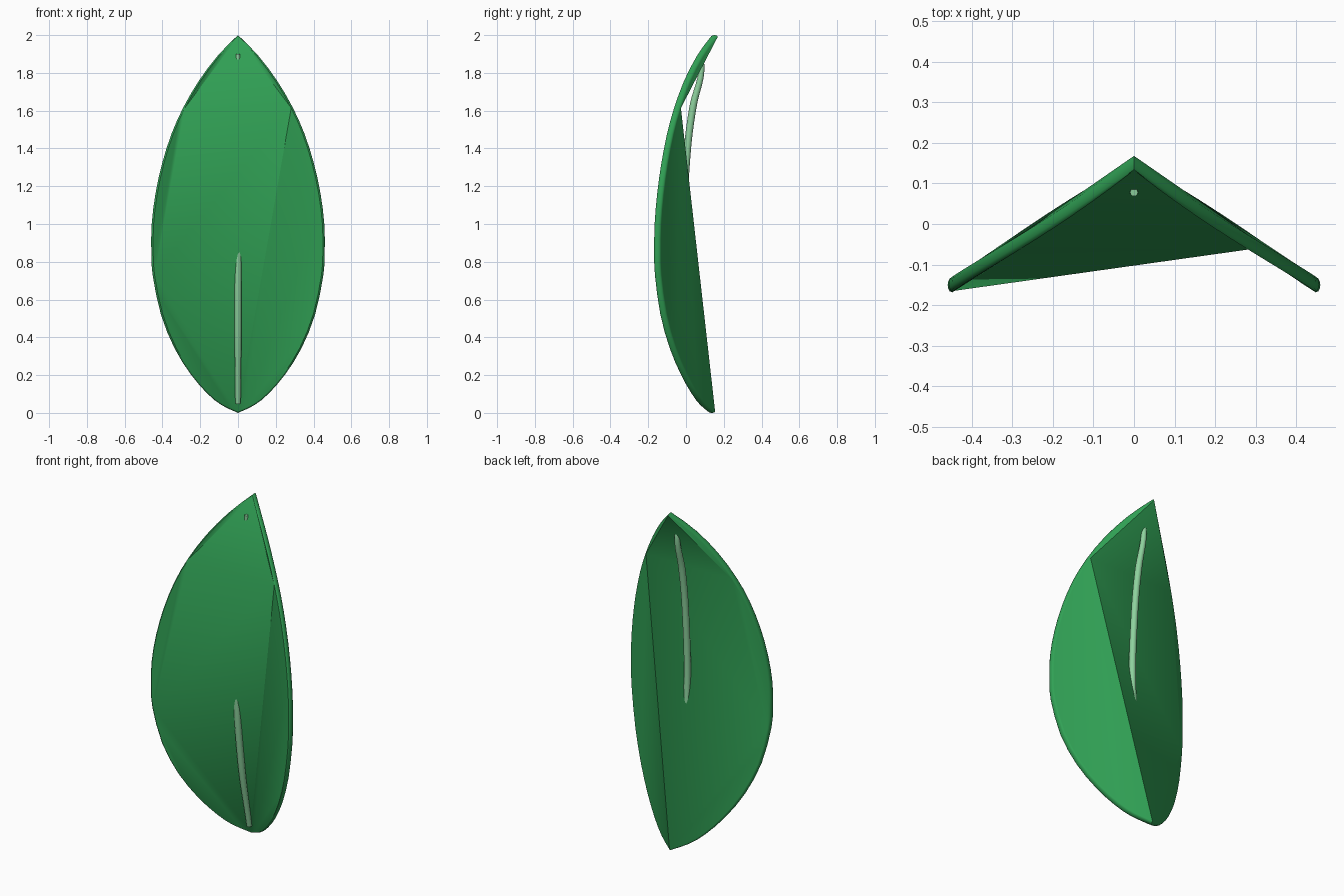
import bpy, bmesh
from math import radians, sin, cos

cube = bpy.data.objects.get("Cube")
if cube:
    bpy.data.objects.remove(cube)


def material(name, rgb):
    m = bpy.data.materials.new(name)
    m.use_nodes = True
    m.diffuse_color = (*rgb, 1)
    m.node_tree.nodes["Principled BSDF"].inputs["Base Color"].default_value = (*rgb, 1)
    return m


leaf_green = material("leaf green", (0.03, 0.355, 0.09))
pale_green = material("pale green", (0.27, 0.64, 0.34))

# Half outline of the blade: (height, half width), bottom tip to top tip
half = [(0, 0), (0.04, 0.085), (0.1, 0.16), (0.2, 0.247), (0.34, 0.335), (0.52, 0.408),
        (0.73, 0.452), (0.85, 0.459), (1.0, 0.457), (1.16, 0.437), (1.32, 0.402),
        (1.48, 0.351), (1.62, 0.288), (1.76, 0.206), (1.89, 0.108), (2.0, 0)]


def refine(points):
    """Insert a smooth midpoint into every inner span."""
    out = [points[0]]
    for i in range(1, len(points)):
        a, b = points[i - 1], points[i]
        if 1 < i < len(points) - 1:
            p, q = points[i - 2], points[i + 1]
            out.append(tuple((9 * (s + t) - u - v) / 16 for s, t, u, v in zip(a, b, p, q)))
        else:
            out.append(tuple((s + t) / 2 + 0.003 * k for s, t, k in zip(a, b, (0, 1))))
        out.append(b)
    return out


half = refine(half)
top = len(half) - 1
count = 2 * top
outline = [(x, z) for z, x in half] + [(-x, z) for z, x in half[-2:0:-1]]


def fold_depth(x, z):
    """Both halves sweep forward from the centre line."""
    w = abs(x)
    return 0.136 + 0.007 * z - 0.637 * w + 0.25 * w * (0.46 - w) * (0.9 - z)


def ring(bm, angle):
    """One loop of the half-round rim."""
    inset = 0.022 * (1 - cos(angle))
    return [bm.verts.new((x * (1 - inset), fold_depth(x, z) + 0.018 * sin(angle),
                          z + (0.95 - z) * inset * 0.4)) for x, z in outline]


# Blade: folded front and back skins joined by a rounded rim
bm = bmesh.new()
rings = [ring(bm, radians(a)) for a in range(-90, 91, 30)]
for a, b in zip(rings, rings[1:]):
    for i in range(count):
        j = (i + 1) % count
        bm.faces.new((a[i], a[j], b[j], b[i]))

shoulder = 24                      # upper fold corner on the left
far_shoulder = count - shoulder    # the same corner on the right
far_side = count - 12              # lower fold corner on the right
panels = [range(0, shoulder + 1), range(shoulder, top + 1),
          range(top, far_shoulder + 1), range(far_shoulder, far_side + 1),
          range(far_side, count + 1),
          (shoulder, top, far_shoulder), (shoulder, far_shoulder, far_side),
          (shoulder, far_side, 0)]
for skin in (rings[0], rings[-1]):
    for panel in panels:
        bm.faces.new([skin[i % count] for i in panel])
bmesh.ops.recalc_face_normals(bm, faces=bm.faces)

# Keep the long fold crisp on the back
bm.edges.get((rings[-1][0], rings[-1][shoulder])).smooth = False
mesh = bpy.data.meshes.new("leaf_blade")
bm.to_mesh(mesh)
bm.free()
blade = bpy.data.objects.new("leaf_blade", mesh)
bpy.context.collection.objects.link(blade)
mesh.materials.append(leaf_green)

# Midrib: tapered curve, in front below and behind above, its end piercing the blade
curve = bpy.data.curves.new("midrib", "CURVE")
curve.dimensions = "3D"
curve.bevel_depth = 0.019
curve.bevel_resolution = 6
curve.use_fill_caps = True
curve.resolution_u = 8
spline = curve.splines.new("BEZIER")
path = [(0.05, 0.106, 0.75), (0.45, 0.03, 1), (0.9, -0.011, 1), (1.3, 0.0, 1),
        (1.62, 0.037, 1), (1.82, 0.083, 0.8), (1.9, 0.078, 0.5)]
spline.bezier_points.add(len(path) - 1)
for p, (z, y, r) in zip(spline.bezier_points, path):
    p.co = (0, y, z)
    p.radius = r
    p.handle_left_type = p.handle_right_type = "AUTO"
midrib = bpy.data.objects.new("midrib", curve)
bpy.context.collection.objects.link(midrib)
curve.materials.append(pale_green)

# Turn the midrib into a mesh and smooth both parts
for ob in (blade, midrib):
    bpy.ops.object.select_all(action="DESELECT")
    ob.select_set(True)
    bpy.context.view_layer.objects.active = ob
    if ob.type == "CURVE":
        bpy.ops.object.convert(target="MESH")
    bpy.ops.object.shade_smooth_by_angle(angle=radians(50), keep_sharp_edges=True)
